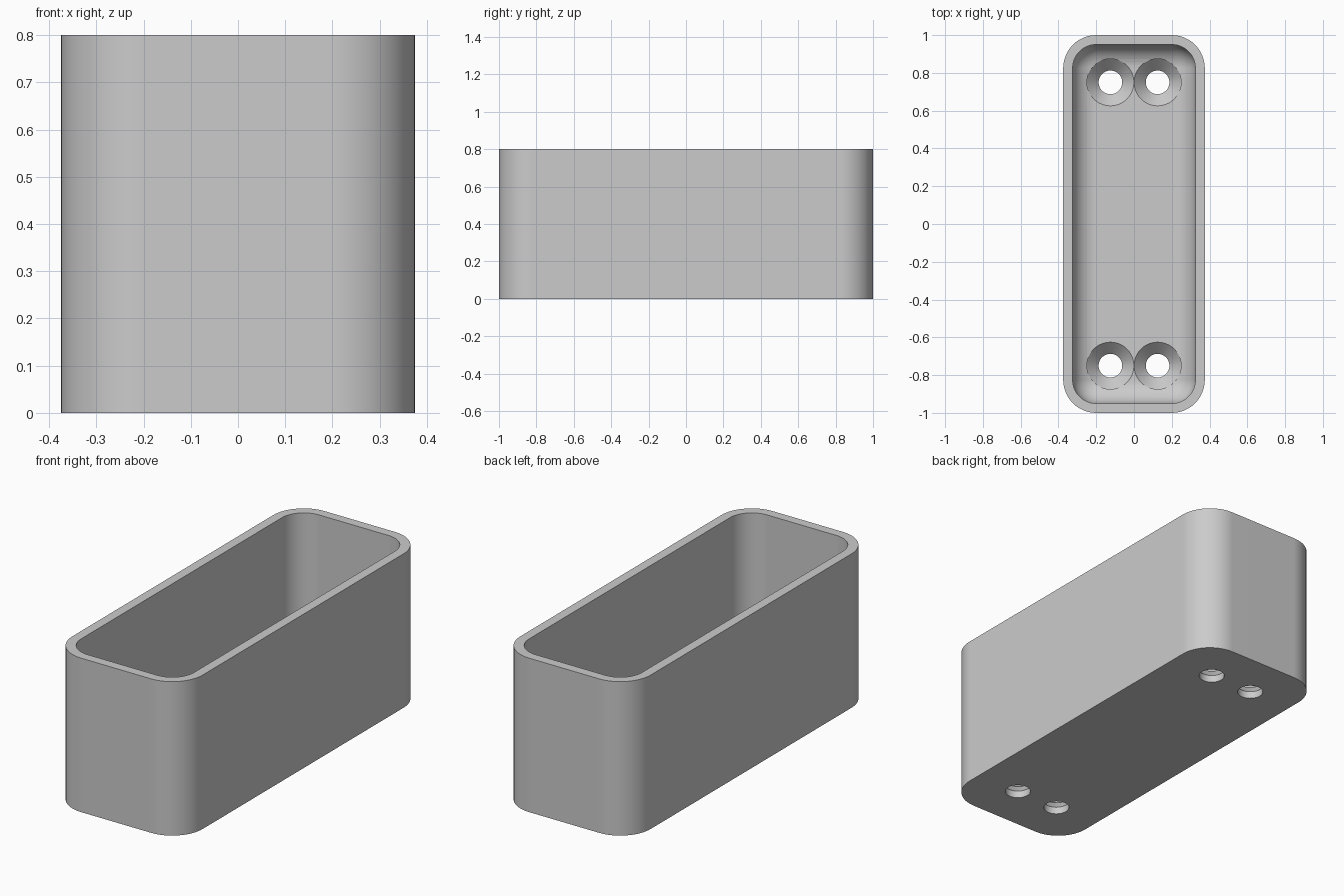
import bpy
import bmesh
from math import sin, cos, pi, radians

cube = bpy.data.objects.get("Cube")
if cube:
    bpy.data.objects.remove(cube, do_unlink=True)

HALF_X, HALF_Y, HEIGHT = 0.375, 1.0, 0.8
WALL, FLOOR, CORNER = 0.05, 0.1, 0.175
FILLET = CORNER - WALL
STEPS = 12

grey = bpy.data.materials.new("light grey")
grey.use_nodes = True
colour = (0.6, 0.6, 0.6, 1)
grey.diffuse_color = colour
grey.node_tree.nodes["Principled BSDF"].inputs["Base Color"].default_value = colour


def ring(bm, inset, z):
    """Rounded rectangle of vertices, inset from the outer outline."""
    r = max(CORNER - inset, 0)
    cx, cy = HALF_X - CORNER, HALF_Y - CORNER
    verts = []
    for q, (sx, sy) in enumerate([(1, 1), (-1, 1), (-1, -1), (1, -1)]):
        for i in range(STEPS + 1):
            a = (q + i / STEPS) * pi / 2
            verts.append(bm.verts.new((sx * cx + r * cos(a), sy * cy + r * sin(a), z)))
    return verts


def bridge(bm, a, b):
    n = len(a)
    for i in range(n):
        j = (i + 1) % n
        bm.faces.new((a[i], a[j], b[j], b[i]))


def make_object(name, bm):
    bmesh.ops.remove_doubles(bm, verts=bm.verts, dist=1e-5)
    bmesh.ops.recalc_face_normals(bm, faces=bm.faces)
    mesh = bpy.data.meshes.new(name)
    bm.to_mesh(mesh)
    bm.free()
    mesh.materials.append(grey)
    obj = bpy.data.objects.new(name, mesh)
    bpy.context.collection.objects.link(obj)
    return obj


# Open tray: outer wall, rim, inner wall and rounded floor edge
bm = bmesh.new()
rings = [ring(bm, 0, 0), ring(bm, 0, HEIGHT), ring(bm, WALL, HEIGHT)]
for i in range(STEPS + 1):
    t = i / STEPS * pi / 2
    rings.append(ring(bm, WALL + FILLET * (1 - cos(t)), FLOOR + FILLET * (1 - sin(t))))
for lower, upper in zip(rings, rings[1:]):
    bridge(bm, lower, upper)
bm.faces.new(rings[0])
bmesh.ops.remove_doubles(bm, verts=rings[-1], dist=1e-5)
bm.faces.new([v for v in rings[-1] if v.is_valid])
tray = make_object("tray", bm)

# Countersunk screw holes, two at each end
bm = bmesh.new()
profile = [(0.0625, -0.1), (0.0625, 0.0375), (0.1245, FLOOR), (0.1245, 0.3)]
SIDES = 48
for x in (-0.125, 0.125):
    for y in (-0.75, 0.75):
        loops = [[bm.verts.new((x + r * cos(2 * pi * k / SIDES),
                                y + r * sin(2 * pi * k / SIDES), z))
                  for k in range(SIDES)] for r, z in profile]
        for lower, upper in zip(loops, loops[1:]):
            bridge(bm, lower, upper)
        bm.faces.new(loops[0])
        bm.faces.new(loops[-1])
cutter = make_object("screw_hole_cutter", bm)
cutter.hide_render = True

holes = tray.modifiers.new("screw holes", 'BOOLEAN')
holes.object = cutter
holes.operation = 'DIFFERENCE'
holes.solver = 'EXACT'

bpy.ops.object.select_all(action='DESELECT')
tray.select_set(True)
bpy.context.view_layer.objects.active = tray
bpy.ops.object.modifier_apply(modifier=holes.name)
bpy.data.objects.remove(cutter, do_unlink=True)

# Smooth curves, crisp rim and hole edges
bpy.ops.object.shade_smooth_by_angle(angle=radians(30))
weighted = tray.modifiers.new("even shading", 'WEIGHTED_NORMAL')
weighted.keep_sharp = True
